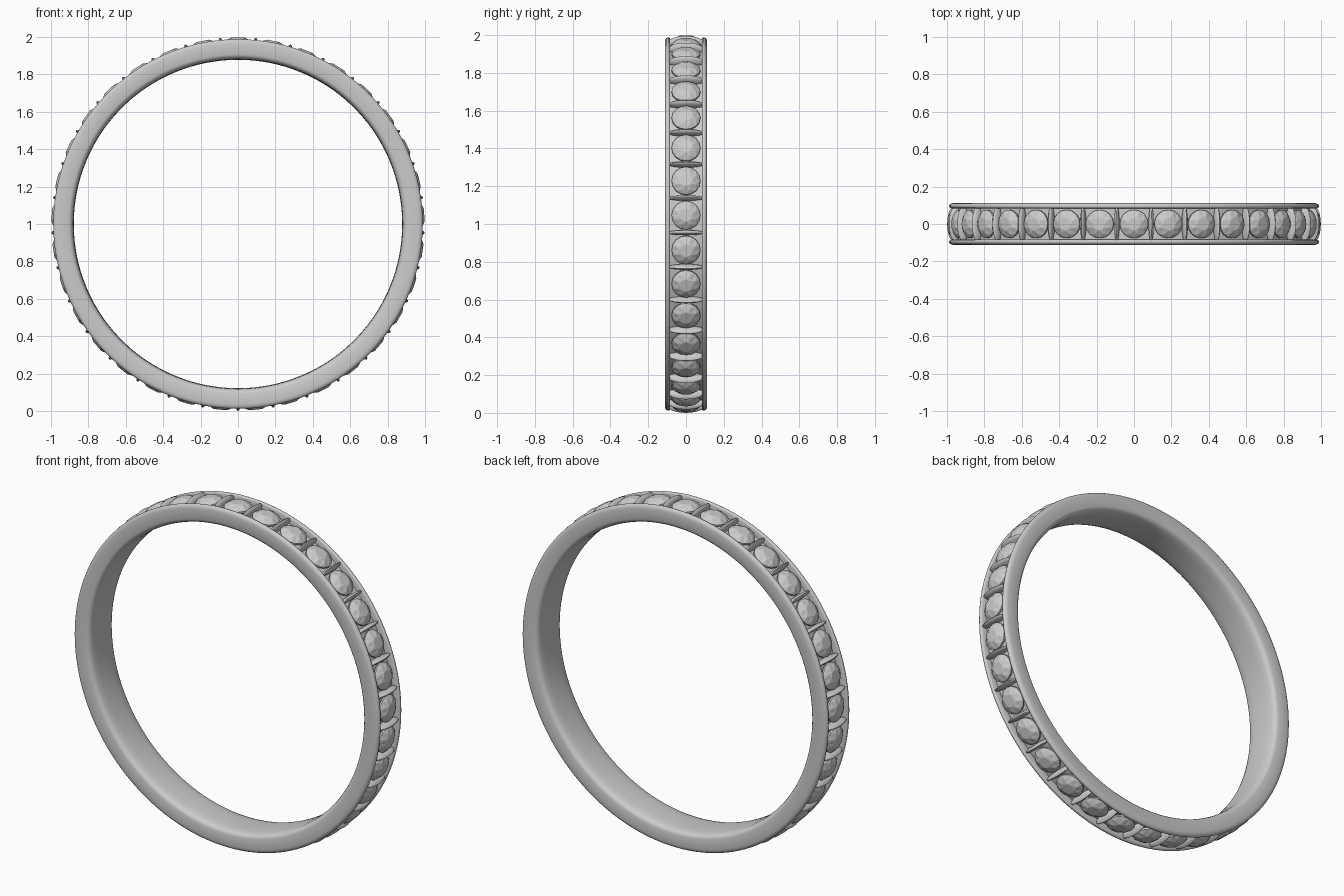
import bpy, bmesh, math
from mathutils import Matrix, Vector

if "Cube" in bpy.data.objects:
    bpy.data.objects.remove(bpy.data.objects["Cube"])

COUNT = 33          # stones around the band
CZ = 1.0            # height of the band's centre


def material(name, c):
    m = bpy.data.materials.new(name)
    m.diffuse_color = (c, c, c, 1)
    m.use_nodes = True
    m.node_tree.nodes["Principled BSDF"].inputs["Base Color"].default_value = m.diffuse_color
    return m


metal = material("silver grey", 0.6)


def finish(bm, name, smooth=None):
    bmesh.ops.recalc_face_normals(bm, faces=bm.faces)
    me = bpy.data.meshes.new(name)
    bm.to_mesh(me)
    bm.free()
    ob = bpy.data.objects.new(name, me)
    bpy.context.collection.objects.link(ob)
    me.materials.append(metal)
    if smooth:
        bpy.ops.object.select_all(action='DESELECT')
        bpy.context.view_layer.objects.active = ob
        ob.select_set(True)
        bpy.ops.object.shade_smooth_by_angle(angle=math.radians(smooth))
    return ob


def around(angle):
    """Local z becomes the outward direction at an angle from the top."""
    return Matrix.Translation((0, 0, CZ)) @ Matrix.Rotation(angle, 4, 'Y')


# Band: half cross-section (y, radius), mirrored and swept round
half = [(0, 0.878), (0.05, 0.879), (0.085, 0.882), (0.1, 0.888), (0.108, 0.896),
        (0.112, 0.906), (0.112, 0.965), (0.11, 0.976), (0.105, 0.984), (0.098, 0.988),
        (0.091, 0.988), (0.086, 0.984), (0.084, 0.978), (0.084, 0.95), (0, 0.95)]
section = half + [(-y, r) for y, r in reversed(half[1:-1])]
SEG = 132
bm = bmesh.new()
rings = []
for i in range(SEG):
    m = around(2 * math.pi * i / SEG)
    rings.append([bm.verts.new(m @ Vector((0, y, r))) for y, r in section])
n = len(section)
for i in range(SEG):
    a, b = rings[i], rings[(i + 1) % SEG]
    for j in range(n):
        k = (j + 1) % n
        bm.faces.new((a[j], a[k], b[k], b[j]))
finish(bm, "band", 40)


# Stones: faceted crown over a conical pavilion
def ring(bm, m, count, radius, height, turn=0.0):
    return [bm.verts.new(m @ Vector((radius * math.cos(t), radius * math.sin(t), height)))
            for t in (2 * math.pi * (i + turn) / count for i in range(count))]


def stone(bm, m):
    table = ring(bm, m, 8, 0.034, 0.997)
    kite = ring(bm, m, 8, 0.057, 0.988, 0.5)
    girdle = ring(bm, m, 16, 0.076, 0.972)
    base = ring(bm, m, 16, 0.076, 0.962)
    culet = bm.verts.new(m @ Vector((0, 0, 0.91)))
    bm.faces.new(table)
    for i in range(8):
        j = (i + 1) % 8
        g0, g1, g2 = girdle[2 * i], girdle[2 * i + 1], girdle[(2 * i + 2) % 16]
        bm.faces.new((table[i], kite[i], table[j]))
        bm.faces.new((kite[i], g0, g1))
        bm.faces.new((kite[i], g1, g2))
        bm.faces.new((table[j], kite[i], g2))
        bm.faces.new((table[j], g2, kite[j]))
    for i in range(16):
        j = (i + 1) % 16
        bm.faces.new((girdle[i], base[i], base[j], girdle[j]))
        bm.faces.new((base[i], culet, base[j]))


bm = bmesh.new()
for i in range(COUNT):
    stone(bm, around(2 * math.pi * i / COUNT))
finish(bm, "stones")

# Divider bars: slim rounded bars across the channel between stones
bm = bmesh.new()
for i in range(COUNT):
    m = around(2 * math.pi * (i + 0.5) / COUNT)
    bmesh.ops.create_uvsphere(
        bm, u_segments=12, v_segments=10, radius=1,
        matrix=m @ Matrix.Translation((0, 0, 0.965)) @ Matrix.Diagonal((0.014, 0.095, 0.035, 1))
        @ Matrix.Rotation(math.pi / 2, 4, 'X'))
finish(bm, "divider_bars", 60)
